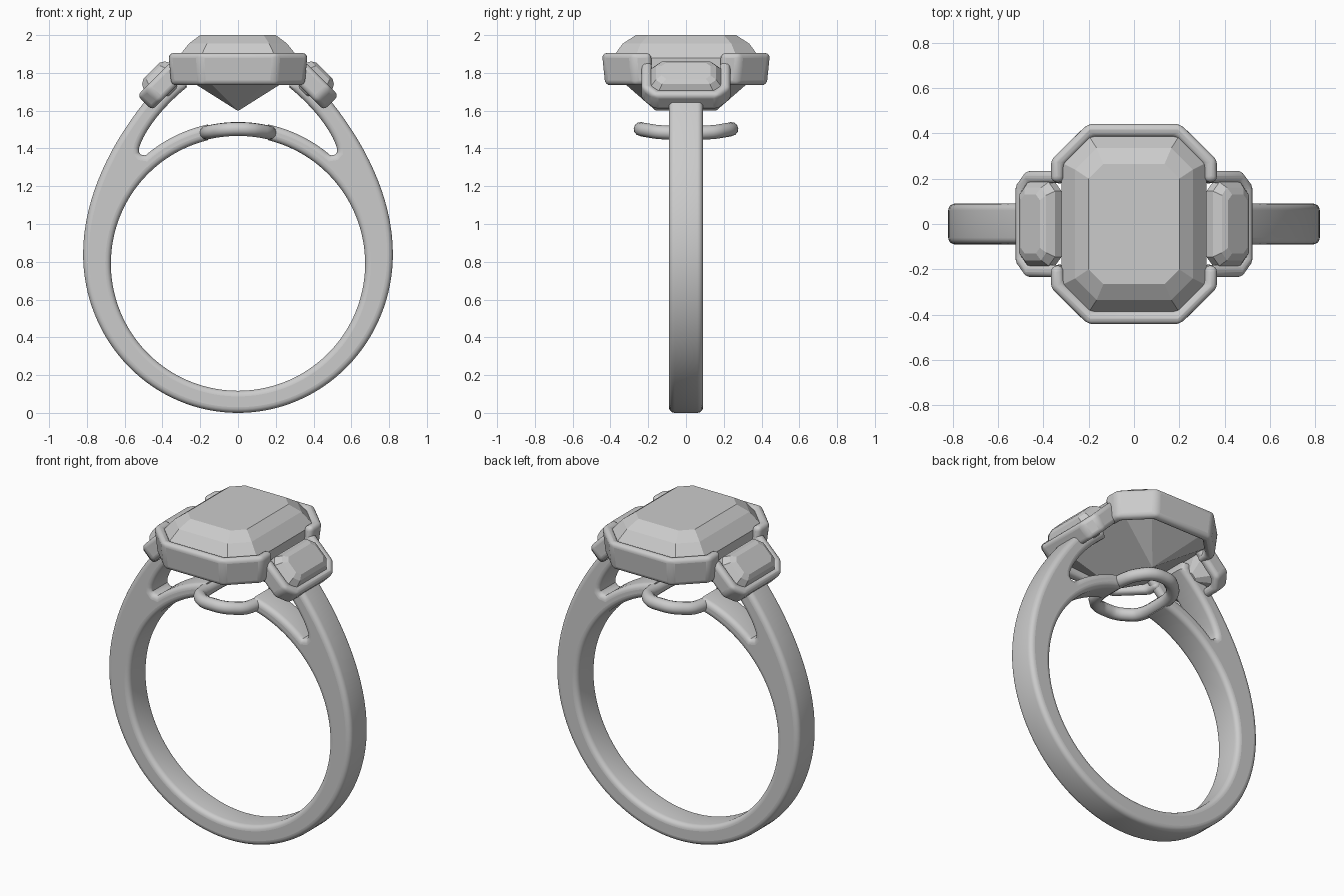
import bpy, bmesh
from math import sin, cos, pi, sqrt, asin, radians
from mathutils import Matrix, Vector
from mathutils.geometry import interpolate_bezier

if "Cube" in bpy.data.objects:
    bpy.data.objects.remove(bpy.data.objects["Cube"])

FINGER_Z, FINGER_R = 0.79, 0.673
SPIN = Matrix.Rotation(pi, 4, 'Z')          # opposite-side copy


def finish(bm, name, matrix, smooth=False, bevel=0):
    bmesh.ops.recalc_face_normals(bm, faces=bm.faces[:])
    bm.transform(matrix)
    me = bpy.data.meshes.new(name)
    bm.to_mesh(me)
    bm.free()
    ob = bpy.data.objects.new(name, me)
    bpy.context.collection.objects.link(ob)
    if bevel:
        m = ob.modifiers.new("soft_edges", 'BEVEL')
        m.width, m.segments = bevel, 4
        m.limit_method, m.angle_limit = 'ANGLE', radians(25)
    if smooth:
        bpy.ops.object.select_all(action='DESELECT')
        bpy.context.view_layer.objects.active = ob
        ob.select_set(True)
        bpy.ops.object.shade_smooth_by_angle(angle=radians(40))
    return ob


def prism(name, outline, z0, z1, matrix, bevel, taper=1.0):
    """Solid from a flat outline; taper shrinks the lower end."""
    bm = bmesh.new()
    low = [bm.verts.new((x * taper, y * taper, z0)) for x, y in outline]
    top = [bm.verts.new((x, y, z1)) for x, y in outline]
    bm.faces.new(low[::-1])
    bm.faces.new(top)
    n = len(outline)
    for i in range(n):
        j = (i + 1) % n
        bm.faces.new((low[i], low[j], top[j], top[i]))
    return finish(bm, name, matrix, True, bevel)


def octagon(hx, hy, c):
    q = [(hx, -hy + c), (hx, hy - c), (hx - c, hy), (-hx + c, hy)]
    return q + [(-x, -y) for x, y in q]


def gem(name, levels, matrix):
    """Step-cut stone from stacked octagons (half x, half y, chamfer, z)."""
    bm = bmesh.new()
    rings = [[bm.verts.new((x, y, z)) for x, y in octagon(hx, hy, c)]
             for hx, hy, c, z in levels]
    for a, b in zip(rings, rings[1:]):
        for i in range(8):
            j = (i + 1) % 8
            bm.faces.new((a[i], a[j], b[j], b[i]))
    bm.faces.new(rings[0])
    bm.faces.new(rings[-1])
    return finish(bm, name, matrix)


def bez(p0, p1, p2, p3, n=16):
    pts = interpolate_bezier(*[Vector((*p, 0)) for p in (p0, p1, p2, p3)], n)
    return [(p.x, p.y) for p in pts]


def arc(r, a0, a1, n):
    """Arc about the finger hole; angle 0 is straight up."""
    return [(r * sin(a0 + (a1 - a0) * i / n), FINGER_Z + r * cos(a0 + (a1 - a0) * i / n))
            for i in range(n + 1)]


def curve_object(name, points, bevel, extrude=0, flat=False):
    cu = bpy.data.curves.new(name, 'CURVE')
    cu.dimensions = '2D' if flat else '3D'
    if flat:
        cu.fill_mode = 'BOTH'
        cu.offset = -bevel
    else:
        cu.fill_mode = 'FULL'
    cu.extrude, cu.bevel_depth, cu.bevel_resolution = extrude, bevel, 4
    sp = cu.splines.new('POLY')
    sp.points.add(len(points) - 1)
    for p, co in zip(sp.points, points):
        p.co = (*co, 1)
    sp.use_cyclic_u = True
    ob = bpy.data.objects.new(name, cu)
    bpy.context.collection.objects.link(ob)
    bpy.ops.object.select_all(action='DESELECT')
    bpy.context.view_layer.objects.active = ob
    ob.select_set(True)
    bpy.ops.object.convert(target='MESH')
    bpy.ops.object.shade_smooth_by_angle(angle=radians(40))
    return bpy.context.object


# Band with split shoulders: one outline, right half built then mirrored
outer = [(0.82 * sin(a), 0.84 - 0.84 * cos(a)) for a in [pi / 2 * i / 32 for i in range(1, 32)]]
outer += bez((0.82, 0.84), (0.82, 1.12), (0.69, 1.40), (0.50, 1.64))
shoulder = [(0.45, 1.70), (0.36, 1.785), (0.29, 1.78)]
cavity = bez((0.27, 1.725), (0.40, 1.62), (0.50, 1.49), (0.524, 1.40))
tip = [(0.525, 1.38), (0.513, 1.367)]
bridge = arc(0.754, asin(0.49 / 0.754), asin(0.16 / 0.754), 14)
finger = arc(FINGER_R, asin(0.16 / FINGER_R), pi, 64)[:-1]
right_outer = [(0, 0)] + outer + shoulder + cavity + tip + bridge
right_inner = finger
flip = lambda pts: [(-x, z) for x, z in pts]
outline = (right_outer + right_inner + [(0, FINGER_Z - FINGER_R)]
           + flip(right_inner)[::-1] + flip(right_outer[1:])[::-1])
band = curve_object("band", [(x, z, 0) for x, z in outline], 0.03, 0.06, True)
band.rotation_euler = (pi / 2, 0, 0)

# Open gallery loop under the centre stone, corners rounded by cutting
loop = octagon(0.168, 0.24, 0.10)
for _ in range(3):
    cut = []
    for (ax, ay), (bx, by) in zip(loop, loop[1:] + loop[:1]):
        cut += [(ax * .8 + bx * .2, ay * .8 + by * .2), (ax * .2 + bx * .8, ay * .2 + by * .8)]
    loop = cut
curve_object("gallery_loop",
             [(x, y, FINGER_Z + sqrt(0.713 ** 2 - x * x)) for x, y in loop], 0.037)

# Centre stone with a ridge-shaped base
gem("centre_stone", [(0.003, 0.16, 0.002, 1.60), (0.32, 0.39, 0.12, 1.80),
                     (0.32, 0.39, 0.12, 1.88), (0.26, 0.335, 0.095, 1.955),
                     (0.20, 0.265, 0.065, 2.0)], Matrix())

# Centre bezel: front and back halves, open at the side stones
half_out = [(0.368, -0.185), (0.368, -0.285), (0.205, -0.445)]
half_in = [(0.312, -0.185), (0.312, -0.262), (0.185, -0.388)]
bezel = half_out + flip(half_out)[::-1] + flip(half_in) + half_in[::-1]
for name, m in (("front_bezel", Matrix()), ("back_bezel", SPIN)):
    prism(name, bezel, 1.735, 1.905, m, 0.026, 0.96)

# Side stones and their U-shaped bezels, tilted down the shoulders
TILT = Matrix.Translation((0.405, 0, 1.737)) @ Matrix.Rotation(pi / 4, 4, 'Y')
arm_out = [(-0.13, -0.235), (0.065, -0.235), (0.13, -0.17)]
arm_in = [(-0.13, -0.18), (0.045, -0.18), (0.08, -0.145)]
mir = lambda pts: [(x, -y) for x, y in pts]
side_bezel = arm_out + mir(arm_out)[::-1] + mir(arm_in) + arm_in[::-1]
for side, m in (("right", TILT), ("left", SPIN @ TILT)):
    prism(side + "_side_bezel", side_bezel, -0.06, 0.05, m, 0.024)
    gem(side + "_side_stone", [(0.03, 0.10, 0.015, -0.07), (0.105, 0.185, 0.04, 0.0),
                               (0.105, 0.185, 0.04, 0.04), (0.085, 0.16, 0.033, 0.075),
                               (0.06, 0.13, 0.025, 0.09)],
        m @ Matrix.Translation((-0.015, 0, 0)))
